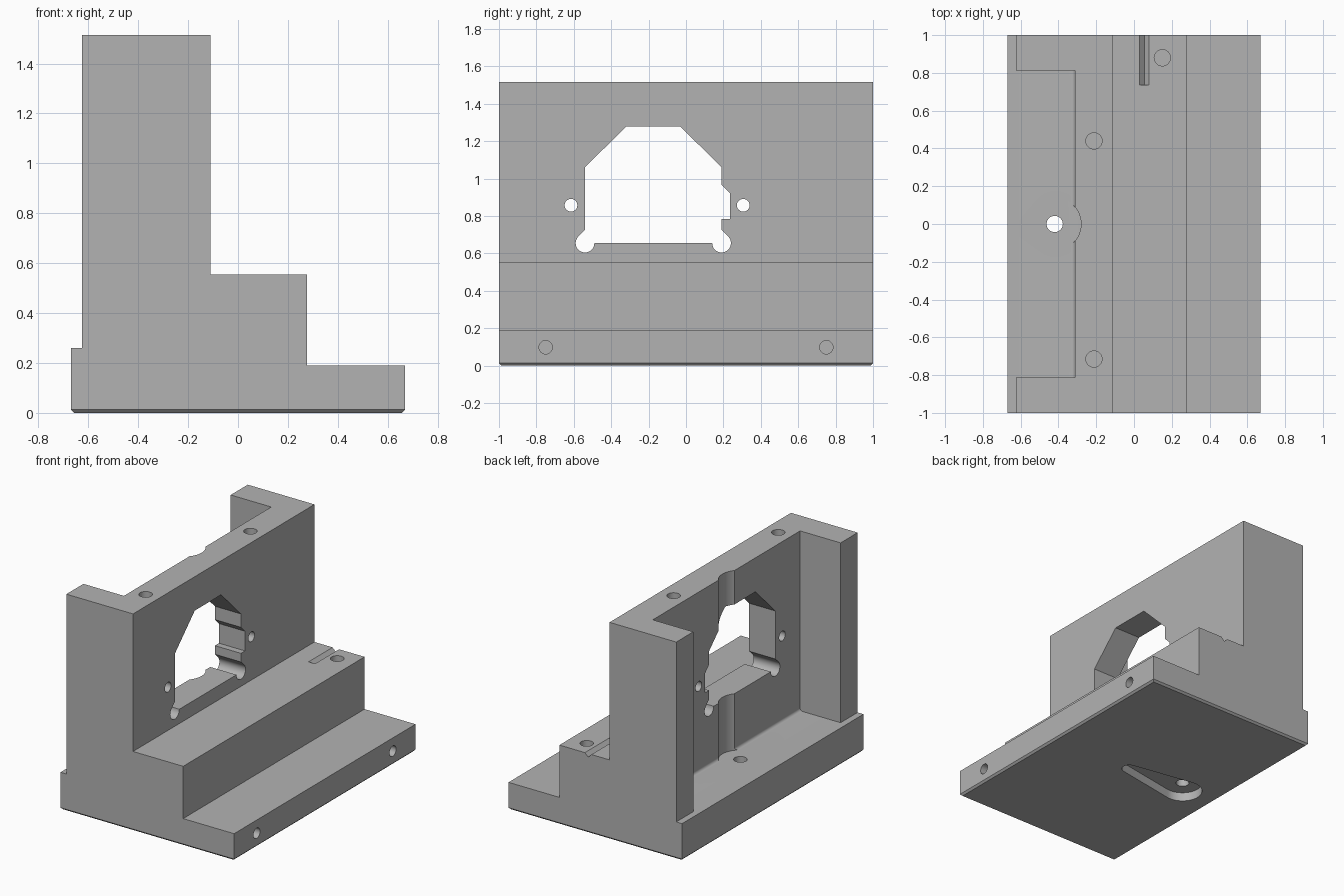
import bpy, bmesh
from math import cos, sin, radians, acos, degrees

if "Cube" in bpy.data.objects:
    bpy.data.objects.remove(bpy.data.objects["Cube"], do_unlink=True)

grey = bpy.data.materials.new("plain grey")
grey.use_nodes = True
colour = (0.45, 0.45, 0.45, 1)
grey.diffuse_color = colour
grey.node_tree.nodes["Principled BSDF"].inputs["Base Color"].default_value = colour


def arc(cx, cy, r, start=0, end=360, steps=32):
    """Points along an arc; a full turn leaves out the repeated end point."""
    count = steps if end - start == 360 else steps + 1
    angles = [radians(start + (end - start) * i / steps) for i in range(count)]
    return [(cx + r * cos(a), cy + r * sin(a)) for a in angles]


def prism(name, points, axis, low, high):
    """Extrude a flat outline along one axis."""
    place = {"X": lambda a, b, d: (d, a, b),
             "Y": lambda a, b, d: (a, d, b),
             "Z": lambda a, b, d: (a, b, d)}[axis]
    bm = bmesh.new()
    face = bm.faces.new([bm.verts.new(place(a, b, low)) for a, b in points])
    extruded = bmesh.ops.extrude_face_region(bm, geom=[face])["geom"]
    verts = [v for v in extruded if isinstance(v, bmesh.types.BMVert)]
    bmesh.ops.translate(bm, verts=verts, vec=place(0, 0, high - low))
    bmesh.ops.recalc_face_normals(bm, faces=bm.faces)
    mesh = bpy.data.meshes.new(name)
    bm.to_mesh(mesh)
    bm.free()
    mesh.materials.append(grey)
    obj = bpy.data.objects.new(name, mesh)
    bpy.context.collection.objects.link(obj)
    return obj


# Stepped block
block = prism("stepped_bracket",
              [(-0.67, 0), (0.67, 0), (0.67, 0.19), (0.277, 0.19), (0.277, 0.555),
               (-0.11, 0.555), (-0.11, 1.515), (-0.625, 1.515), (-0.625, 0.26), (-0.67, 0.26)],
              "Y", -1, 1)

# Small chamfer around the base
bm = bmesh.new()
bm.from_mesh(block.data)
base_edges = [e for e in bm.edges if all(v.co.z < 0.001 for v in e.verts)]
bmesh.ops.bevel(bm, geom=base_edges, offset=0.013, segments=1, affect="EDGES")
bm.to_mesh(block.data)
bm.free()

cutters = []


def cut(name, points, axis, low, high):
    cutters.append(prism(name, points, axis, low, high))


# Rear pocket, with a small fillet where its wall meets the floor
fillet = arc(-0.332, 0.28, 0.02, 270, 360, 6)
cut("pocket", [(-0.9, 0.26)] + fillet + [(-0.312, 1.7), (-0.9, 1.7)], "Y", -0.812, 0.812)

# Upright round relief in the pocket wall, and the hole below it
cut("round_relief", arc(-0.42, 0, 0.14, steps=48), "Z", 0.26, 1.7)
cut("floor_hole", arc(-0.42, 0, 0.043), "Z", -0.1, 0.4)

# Window with relieved lower corners
window = [(-0.54, 0.725)]
window += arc(-0.54, 0.655, 0.05, 135, 360, 20)
window += arc(0.19, 0.655, 0.05, 180, 405, 20)
window += [(0.19, 0.725), (0.19, 0.785), (0.235, 0.785), (0.235, 0.922), (0.19, 0.967),
           (0.19, 1.06), (-0.03, 1.278), (-0.32, 1.278), (-0.54, 1.06)]
cut("window", window, "X", -0.5, 0.1)

# Holes beside the window
for y in (-0.615, 0.306):
    cut("window_side_hole", arc(y, 0.857, 0.034), "X", -0.5, 0.1)

# Blind holes in the wall top, the step and the low side
for y in (-0.715, 0.44):
    cut("wall_top_hole", arc(-0.212, y, 0.043), "Z", 1.27, 1.6)
cut("step_hole", arc(0.15, 0.88, 0.043), "Z", 0.33, 0.65)
for y in (-0.75, 0.75):
    cut("side_hole", arc(y, 0.098, 0.036), "X", 0.45, 0.8)

# V groove at the back of the step
cut("step_groove", [(0.055, 0.53), (0.09, 0.565), (0.02, 0.565)], "Y", 0.735, 1.1)

# Tapered recess under the base
big, small, length = 0.13, 0.05, 0.46
turn = degrees(acos((big - small) / length))
recess = arc(-0.42, 0, big, turn, 360 - turn, 28)
recess += arc(-0.42 + length, 0, small, -turn, turn, 14)
cut("base_recess", recess, "Z", -0.1, 0.062)

# Apply the cuts and remove the cutters
bpy.context.view_layer.objects.active = block
for cutter in cutters:
    cutter.hide_render = True
    mod = block.modifiers.new(cutter.name, "BOOLEAN")
    mod.operation = "DIFFERENCE"
    mod.solver = "EXACT"
    mod.object = cutter
    bpy.ops.object.modifier_apply(modifier=mod.name)
    bpy.data.objects.remove(cutter, do_unlink=True)

# Smooth the round walls, keep the edges sharp
bpy.ops.object.select_all(action="DESELECT")
block.select_set(True)
bpy.ops.object.shade_smooth_by_angle(angle=radians(25))
